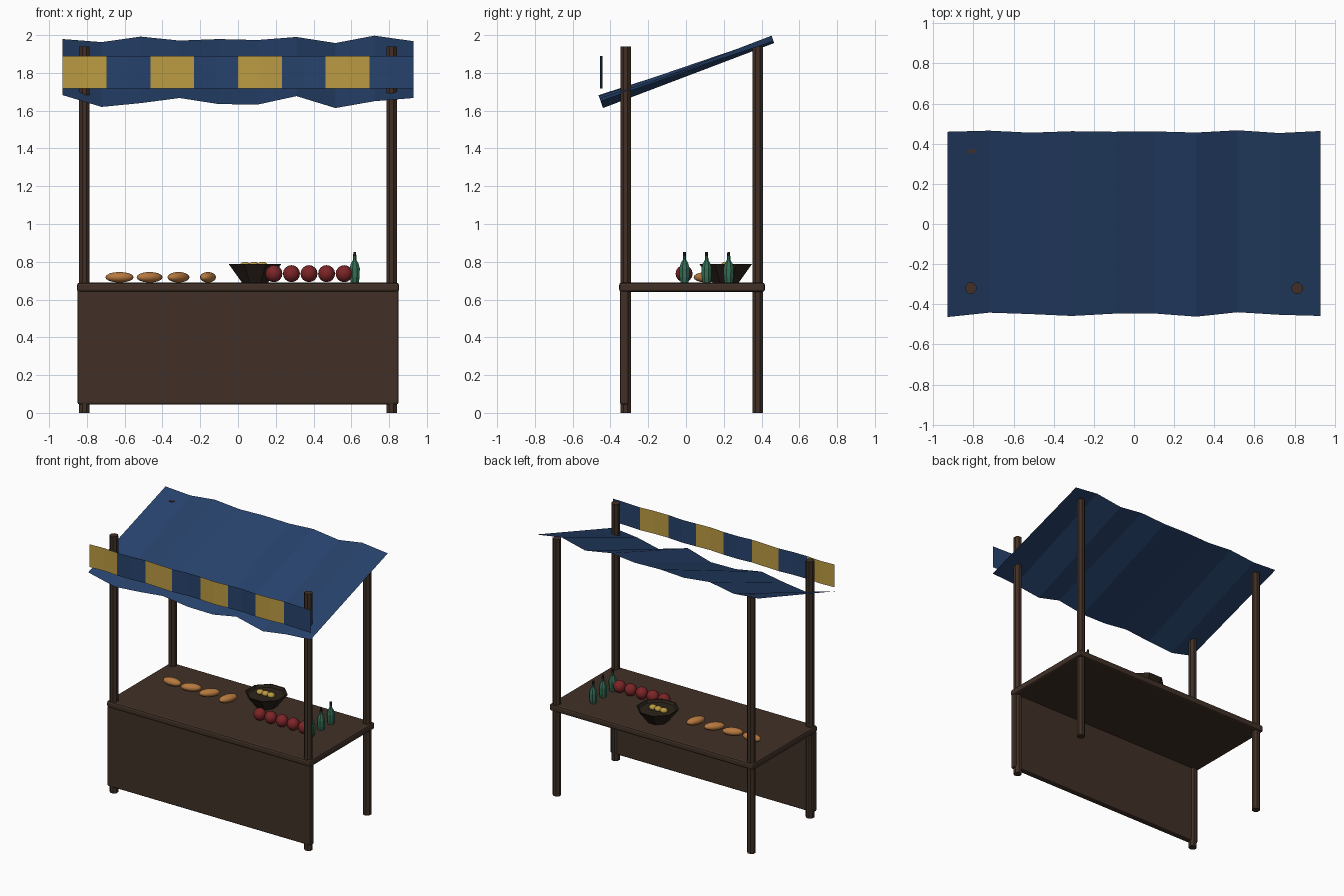
import bpy, bmesh, math
from mathutils import Matrix, Vector

cube = bpy.data.objects.get("Cube")
if cube:
    bpy.data.objects.remove(cube, do_unlink=True)


def material(name, r, g, b):
    m = bpy.data.materials.new(name)
    m.diffuse_color = (r, g, b, 1)
    m.use_nodes = True
    node = next(n for n in m.node_tree.nodes if n.type == 'BSDF_PRINCIPLED')
    node.inputs["Base Color"].default_value = (r, g, b, 1)
    return m


WOOD = material("brown wood", .052, .03, .02)
DARK = material("dark wood", .026, .017, .011)
BLUE = material("blue cloth", .02, .055, .15)
YELLOW = material("yellow cloth", .5, .33, .055)
CRUST = material("bread crust", .47, .19, .05)
RED = material("apple red", .2, .018, .02)
GREEN = material("green glass", .035, .16, .095)


def finish(name, bm, mats, smooth=False):
    mesh = bpy.data.meshes.new(name)
    bm.to_mesh(mesh)
    bm.free()
    for m in mats:
        mesh.materials.append(m)
    for p in mesh.polygons:
        p.use_smooth = smooth
    ob = bpy.data.objects.new(name, mesh)
    bpy.context.collection.objects.link(ob)
    return ob


def box(name, low, high, bevel, mat):
    low, high = Vector(low), Vector(high)
    bm = bmesh.new()
    bmesh.ops.create_cube(bm, size=1, matrix=Matrix.Translation((low + high) / 2)
                          @ Matrix.Diagonal((high - low).to_4d()))
    bmesh.ops.bevel(bm, geom=bm.edges[:], offset=bevel, segments=2, profile=.5,
                    affect='EDGES')
    return finish(name, bm, [mat])


def lathe(name, profile, sides, at, mats, split=None, smooth=False):
    """Closed stack of rings; faces above height split take the second colour."""
    bm = bmesh.new()
    rings = []
    for r, z in profile:
        rings.append([bm.verts.new((r * math.cos(a), r * math.sin(a), z))
                      for a in (math.tau * (i + .5) / sides for i in range(sides))])
    for lower, upper in zip(rings, rings[1:]):
        for i in range(sides):
            j = (i + 1) % sides
            bm.faces.new((lower[i], lower[j], upper[j], upper[i]))
    bm.faces.new(rings[0][::-1])
    bm.faces.new(rings[-1])
    if split is not None:
        for f in bm.faces:
            f.material_index = int(f.calc_center_median().z > split)
    ob = finish(name, bm, mats, smooth)
    ob.location = at
    return ob


def ellipsoid(name, size, at, mat, turn=0):
    bm = bmesh.new()
    bmesh.ops.create_uvsphere(bm, u_segments=12, v_segments=8, radius=1)
    bm.transform(Matrix.Rotation(turn, 4, 'Z') @ Matrix.Diagonal((*size, 1)))
    ob = finish(name, bm, [mat], True)
    ob.location = at
    return ob


def cloth(name, bottom, top, mats, stripe=0):
    """Strip of quads between two rows of points, optionally striped."""
    bm = bmesh.new()
    a = [bm.verts.new(p) for p in bottom]
    b = [bm.verts.new(p) for p in top]
    for i in range(len(a) - 1):
        f = bm.faces.new((a[i], a[i + 1], b[i + 1], b[i]))
        if stripe:
            f.material_index = (i // stripe) % 2
    return finish(name, bm, mats)


# Frame: four posts, counter and front panel
TOP = .69
for side, x in (("left", .813), ("right", -.813)):
    for end, y in (("front", -.32), ("back", .38)):
        lathe(f"{end}_{side}_post", [(.03, 0), (.03, 1.94)], 8, (x, y, 0), [WOOD])
box("counter", (-.853, -.354, .64), (.853, .418, TOP), .014, WOOD)
box("front_panel", (-.85, -.35, .045), (.85, -.305, .65), .01, WOOD)

# Sloping canopy with a rippled sheet
HALF = .928
front_z = [1.682, 1.62, 1.64, 1.667, 1.635, 1.632, 1.677, 1.614, 1.65, 1.667]
back_z = [1.979, 1.963, 1.992, 1.971, 1.979, 1.974, 1.99, 1.958, 1.997, 1.968]


def ripple(heights, y, mean):
    step = 2 * HALF / (len(heights) - 1)
    return [(-HALF + i * step, y - .35 * (z - mean), z) for i, z in enumerate(heights)]


cloth("canopy", ripple(front_z, -.452, 1.65), ripple(back_z, .46, 1.977), [BLUE])

# Striped valance along the front
COLS = 16
edge = [(-HALF + 2 * HALF * i / COLS, -.449 + .006 * math.sin(i * 1.9))
        for i in range(COLS + 1)]
cloth("valance", [(x, y, 1.717) for x, y in edge],
      [(x, y, 1.889) for x, y in edge], [YELLOW, BLUE], stripe=2)

# Loaves, each turned a little more than the last
for i, x in enumerate((-.627, -.468, -.315, -.159)):
    ellipsoid(f"loaf_{i + 1}", (.075, .036, .028), (x, .11, TOP + .028), CRUST, i * .4)

# Bowl with small rolls on top
lathe("bowl", [(.075, 0), (.15, .097), (.14, .097), (.13, .08)], 8,
      (.09, .21, TOP), [DARK])
for i in range(3):
    ellipsoid(f"bowl_roll_{i + 1}", (.028, .026, .02),
              (.038 + .046 * i, .21, TOP + .09), YELLOW)

# Row of apples
for i in range(5):
    ellipsoid(f"apple_{i + 1}", (.045,) * 3, (.19 + .093 * i, -.01, TOP + .047), RED)

# Bottles with dark stoppers
shape = [(.023, 0), (.028, .03), (.029, .075), (.022, .1), (.01, .12),
         (.009, .14), (.008, .163)]
for i in range(3):
    lathe(f"bottle_{i + 1}", shape, 8, (.618, -.008 + .117 * i, TOP), [GREEN, DARK], .14)
